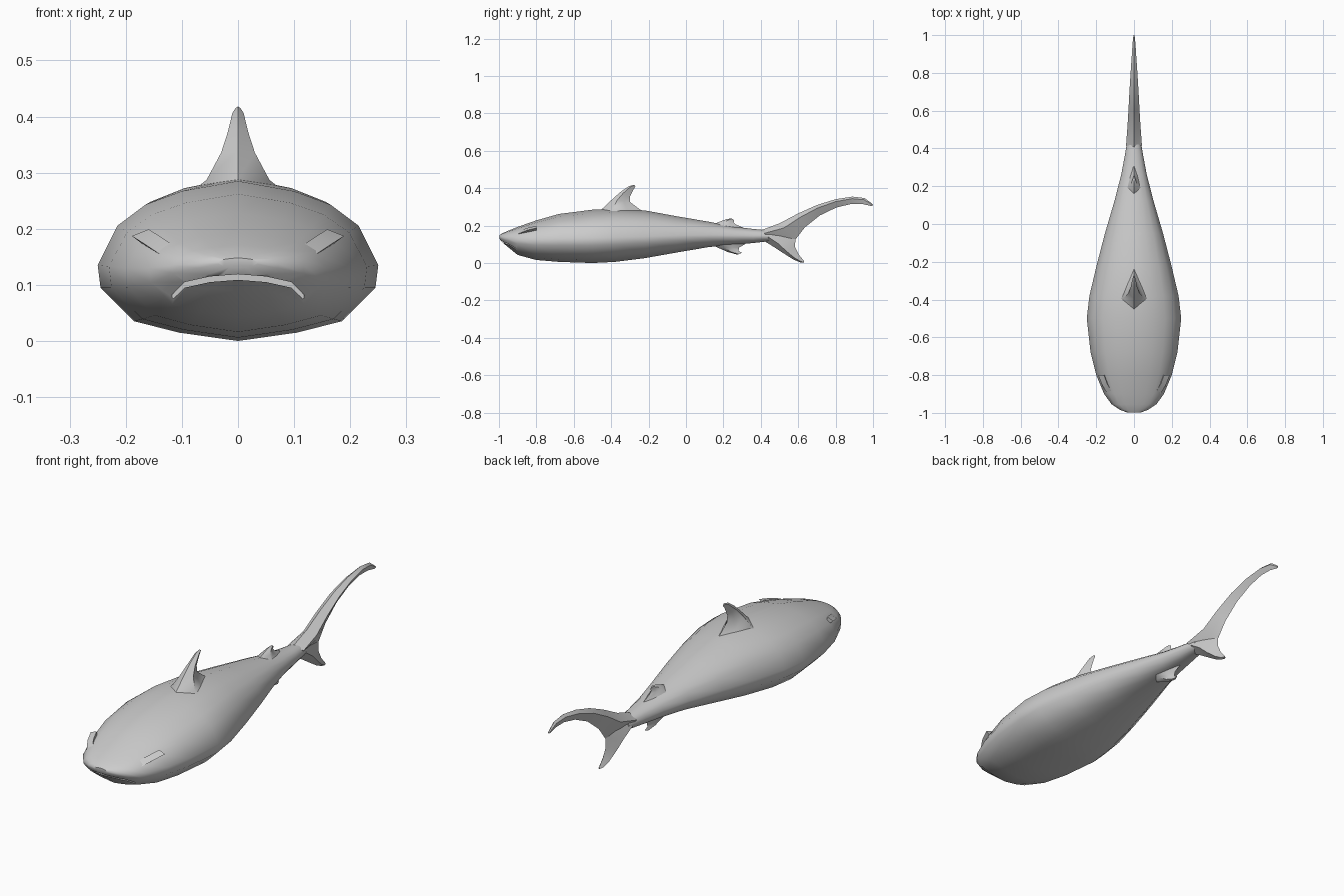
import bpy, bmesh, math


def loft(name, rings):
    """Skin a list of equal-length closed rings and cap both ends."""
    bm = bmesh.new()
    vs = [[bm.verts.new(p) for p in ring] for ring in rings]
    n = len(vs[0])
    for a, b in zip(vs, vs[1:]):
        for i in range(n):
            j = (i + 1) % n
            bm.faces.new((a[i], a[j], b[j], b[i]))
    bm.faces.new(vs[0])
    bm.faces.new(vs[-1])
    bmesh.ops.recalc_face_normals(bm, faces=bm.faces)
    me = bpy.data.meshes.new(name)
    bm.to_mesh(me)
    bm.free()
    ob = bpy.data.objects.new(name, me)
    bpy.context.collection.objects.link(ob)
    return ob


def smooth(ob, deg=42):
    bpy.ops.object.select_all(action='DESELECT')
    ob.select_set(True)
    bpy.context.view_layer.objects.active = ob
    bpy.ops.object.shade_smooth_by_angle(angle=math.radians(deg))


def fin(name, sections):
    """Sections: leading y, z, trailing y, z, half thickness."""
    rings = []
    for ly, lz, ty, tz, w in sections:
        def at(x, t):
            return (x, ly + (ty - ly) * t, lz + (tz - lz) * t)
        rings.append([at(0, 0), at(w, .28), at(w * .5, .65), at(0, 1),
                      at(-w * .5, .65), at(-w, .28)])
    ob = loft(name, rings)
    smooth(ob, 50)
    return ob


# Body: half outline (side fraction, height fraction) mirrored into a ring
half = [(0, 1), (.40, .88), (.66, .72), (.86, .47), (1, 0), (.98, -.3),
        (.74, -.74), (.42, -.89), (0, -1)]
outline = half + [(-x, t) for x, t in reversed(half[1:-1])]
# y, half width, top z, bottom z, z of widest point
stations = [
    (-.998, .035, .148, .131, .140), (-.985, .072, .157, .112, .138),
    (-.955, .118, .171, .088, .135), (-.90, .158, .193, .043, .130),
    (-.80, .200, .228, .016, .130), (-.68, .230, .262, .006, .133),
    (-.50, .250, .285, .000, .135), (-.38, .236, .291, .006, .138),
    (-.22, .198, .281, .026, .142), (-.05, .154, .250, .056, .148),
    (.12, .104, .221, .085, .150), (.26, .068, .194, .098, .148),
    (.36, .049, .182, .107, .146), (.46, .032, .172, .118, .145)]
body = loft("body", [[(x * w, y, m + t * ((zt - m) if t > 0 else (m - zb)))
                      for x, t in outline] for y, w, zt, zb, m in stations])

# Mouth: arched slot cut under the snout
arc = [(-.118, .082), (-.095, .105), (-.05, .115), (0, .119),
       (.05, .115), (.095, .105), (.118, .082)]
slot = arc + [(x, z - .010) for x, z in reversed(arc)]
cutter = loft("mouth_cutter", [[(x, y, z) for x, z in slot] for y in (-1.05, -.91)])
cutter.hide_render = True
mod = body.modifiers.new("mouth", 'BOOLEAN')
mod.operation = 'DIFFERENCE'
mod.object = cutter
bpy.context.view_layer.objects.active = body
bpy.ops.object.modifier_apply(modifier=mod.name)
bpy.data.objects.remove(cutter)
smooth(body)

# Fins along the back and belly
fin("dorsal_fin", [
    (-.49, .255, -.16, .245, .100), (-.45, .288, -.245, .285, .056),
    (-.395, .340, -.298, .325, .030), (-.35, .380, -.300, .355, .018),
    (-.305, .411, -.280, .395, .010), (-.278, .418, -.270, .408, .004)])
fin("rear_dorsal_fin", [
    (.13, .200, .34, .175, .040), (.175, .219, .268, .205, .022),
    (.215, .234, .255, .218, .011), (.242, .239, .257, .230, .004)])
fin("anal_fin", [
    (.12, .105, .34, .115, .040), (.175, .080, .285, .083, .022),
    (.225, .058, .280, .064, .013), (.275, .045, .300, .055, .005)])

# Tail: long upper lobe and short lower lobe
fin("tail_upper_lobe", [
    (.40, .175, .46, .115, .042), (.50, .212, .585, .125, .034),
    (.60, .265, .635, .190, .029), (.70, .310, .715, .254, .024),
    (.80, .341, .805, .297, .018), (.89, .355, .885, .316, .012),
    (.955, .347, .945, .315, .008), (.985, .325, .975, .308, .005),
    (1.0, .312, .995, .304, .003)])
fin("tail_lower_lobe", [
    (.41, .122, .52, .180, .038), (.46, .092, .585, .128, .033),
    (.52, .053, .583, .086, .026), (.575, .018, .603, .045, .018),
    (.612, .003, .625, .018, .010), (.630, .003, .632, .012, .004)])

# Brow ridges: shallow wedges on each side of the head
for side, tag in ((1, "right"), (-1, "left")):
    ridge = loft("brow_ridge_" + tag, [
        [(side * x, y, z) for x, z in ((a, b), (a - .03, b + .012), (a - .04, b - .03))]
        for y, a, b in ((-.90, .140, .155), (-.85, .170, .175), (-.80, .189, .187))])
    smooth(ridge, 20)
